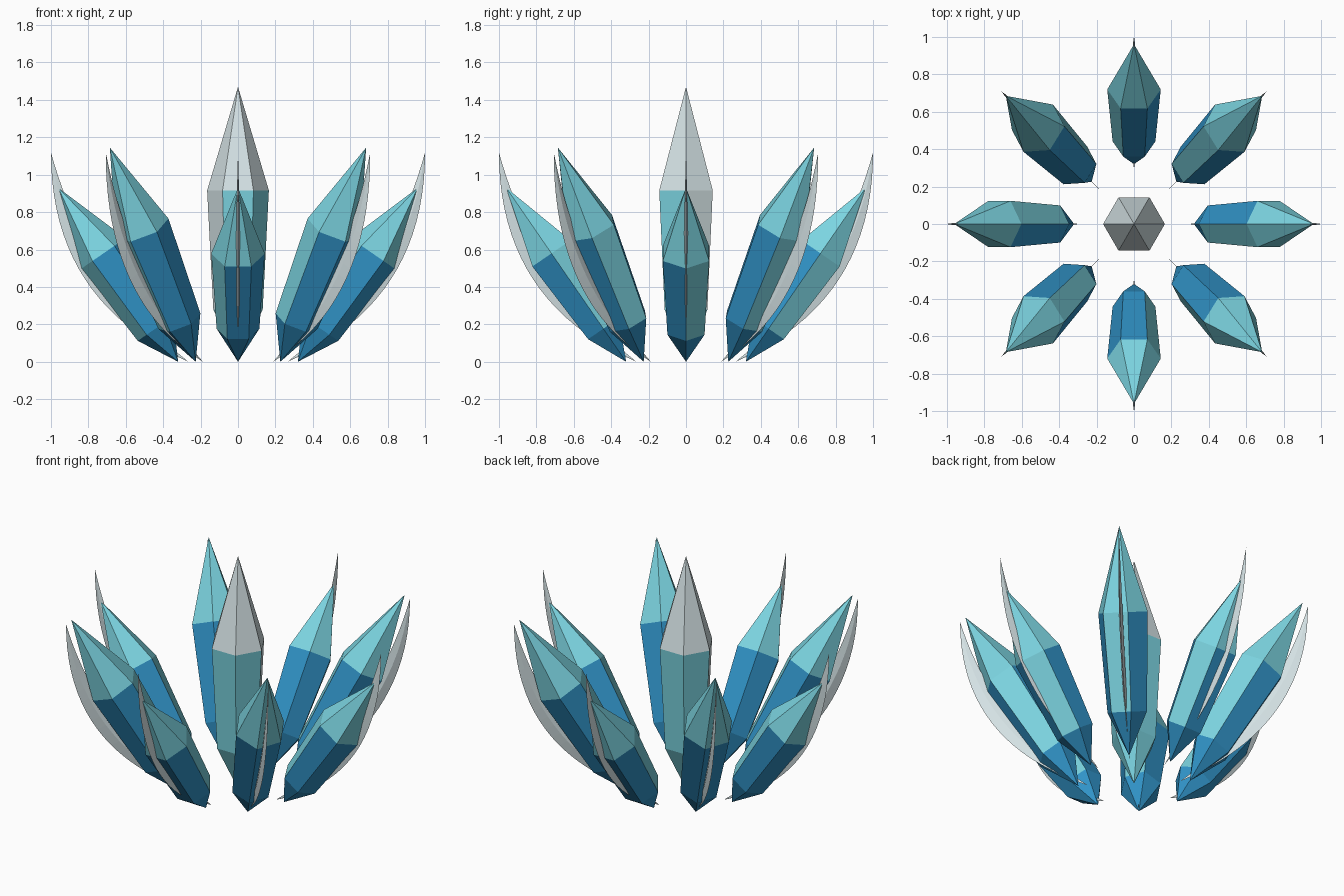
import bpy, bmesh, math
from mathutils import Vector

if "Cube" in bpy.data.objects:
    bpy.data.objects.remove(bpy.data.objects["Cube"])


def material(name, rgb):
    m = bpy.data.materials.new(name)
    m.diffuse_color = (*rgb, 1)
    m.use_nodes = True
    m.node_tree.nodes["Principled BSDF"].inputs["Base Color"].default_value = m.diffuse_color
    return m


BLUE = material("deep_blue", (0.03, 0.29, 0.57))
CYAN = material("pale_cyan", (0.20, 0.66, 0.75))
WHITE = material("frost_white", (0.66, 0.76, 0.78))


def make_object(name, bm, mats):
    bmesh.ops.recalc_face_normals(bm, faces=bm.faces)
    mesh = bpy.data.meshes.new(name)
    bm.to_mesh(mesh)
    bm.free()
    for m in mats:
        mesh.materials.append(m)
    ob = bpy.data.objects.new(name, mesh)
    bpy.context.collection.objects.link(ob)
    return ob


def crystal(name, base, tip, radius, body_mat, tip_mat):
    """Six-sided double-pointed crystal; two opposite sides take the tip colour."""
    base, tip = Vector(base), Vector(tip)
    axis = tip - base
    length = axis.length
    turn = Vector((0, 0, 1)).rotation_difference(axis)
    bm = bmesh.new()

    def vert(x, y, z):
        return bm.verts.new(base + turn @ Vector((x, y, z)))

    def ring(r, z):
        return [vert(r * math.cos(i * math.pi / 3), r * math.sin(i * math.pi / 3), z)
                for i in range(6)]

    bottom, top = vert(0, 0, 0), vert(0, 0, length)
    low, high = ring(radius * 0.8, length * 0.19), ring(radius, length * 0.623)
    for i in range(6):
        j = (i + 1) % 6
        bm.faces.new((bottom, low[j], low[i]))
        side = bm.faces.new((low[i], low[j], high[j], high[i]))
        side.material_index = 1 if i % 3 == 0 else 0
        bm.faces.new((high[i], high[j], top)).material_index = 1
    make_object(name, bm, (body_mat, tip_mat))


def blade(name, angle):
    """Thin crescent fin standing in the radial plane, tapered to both ends."""
    start, end = Vector((0.265, 0.0)), Vector((1.0, 1.12))
    chord = end - start
    out = Vector((chord.y, -chord.x)).normalized()
    c, s = math.cos(angle), math.sin(angle)
    bm = bmesh.new()

    def vert(p, side):
        return bm.verts.new((p.x * c - side * s, p.x * s + side * c, p.y))

    n = 20
    first, last = vert(start, 0), vert(end, 0)
    rings = []
    for k in range(1, n):
        t = k / n
        arc = 4 * t * (1 - t)
        mid = start + chord * t
        half = 0.011 * arc
        rings.append([vert(mid + out * 0.22 * arc, 0), vert(mid + out * 0.165 * arc, half),
                      vert(mid + out * 0.11 * arc, 0), vert(mid + out * 0.165 * arc, -half)])
    for i in range(4):
        j = (i + 1) % 4
        bm.faces.new((first, rings[0][i], rings[0][j]))
        for a, b in zip(rings, rings[1:]):
            bm.faces.new((a[i], b[i], b[j], a[j]))
        bm.faces.new((rings[-1][i], last, rings[-1][j]))
    make_object(name, bm, (WHITE,))


# Tall centre crystal
crystal("center_crystal", (0, 0, 0), (0, 0, 1.47), 0.165, CYAN, WHITE)

# Eight leaning crystals, alternately short and long, each with an outer blade
for k in range(8):
    a = k * math.pi / 4
    c, s = math.cos(a), math.sin(a)
    r_tip, z_tip, radius = (0.969, 1.145, 0.15) if k % 2 else (0.961, 0.93, 0.143)
    crystal(f"outer_crystal_{k + 1}", (0.32 * c, 0.32 * s, 0),
            (r_tip * c, r_tip * s, z_tip), radius, BLUE, CYAN)
    blade(f"outer_blade_{k + 1}", a)
